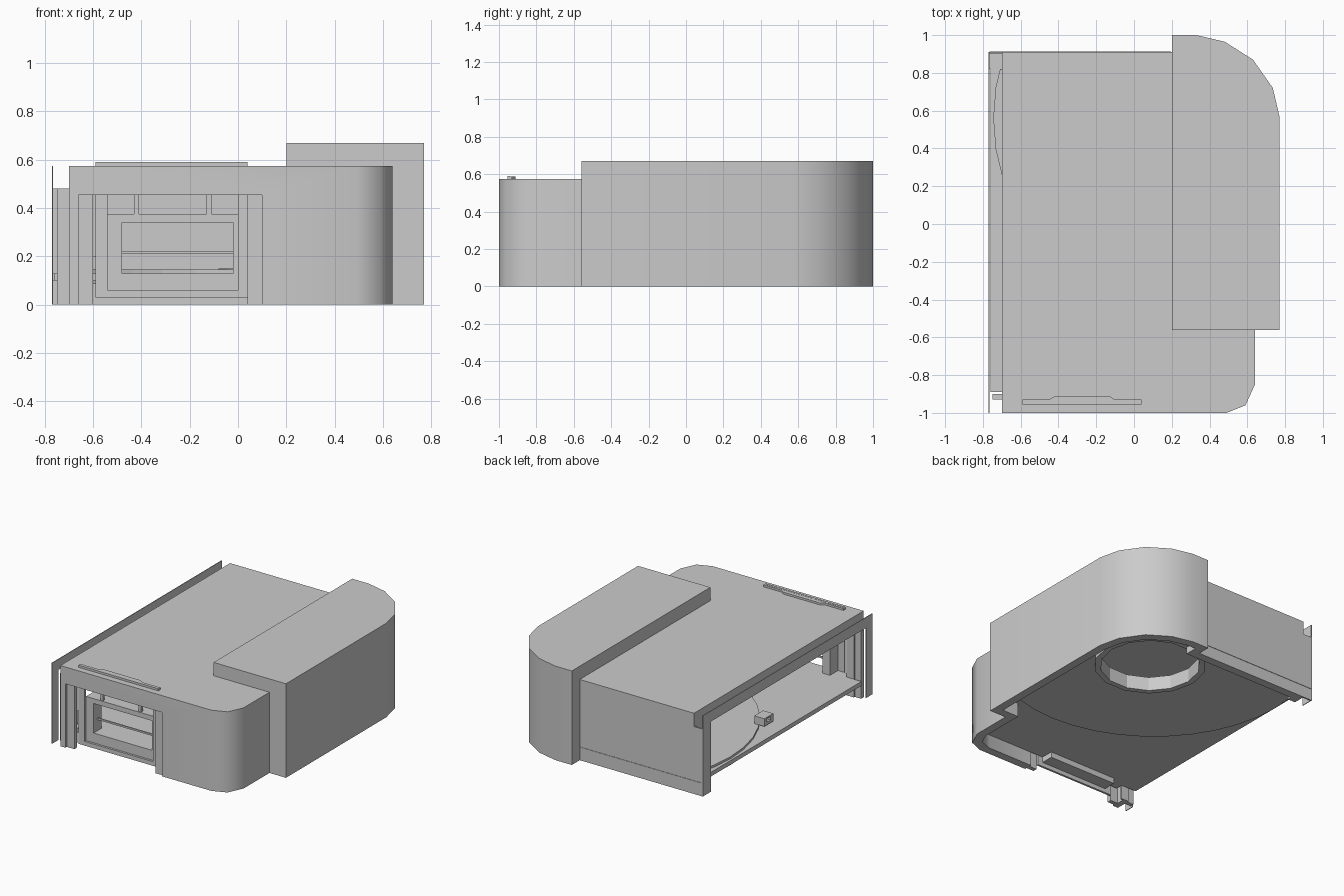
import bpy, bmesh, math

if "Cube" in bpy.data.objects:
    bpy.data.objects.remove(bpy.data.objects["Cube"])


def prism(name, pts, z0, z1):
    """Closed solid from a plan outline."""
    bm = bmesh.new()
    face = bm.faces.new([bm.verts.new((x, y, z0)) for x, y in pts])
    top = bmesh.ops.extrude_face_region(bm, geom=[face])
    bmesh.ops.translate(bm, vec=(0, 0, z1 - z0),
                        verts=[v for v in top['geom'] if isinstance(v, bmesh.types.BMVert)])
    bmesh.ops.recalc_face_normals(bm, faces=bm.faces)
    me = bpy.data.meshes.new(name)
    bm.to_mesh(me)
    bm.free()
    ob = bpy.data.objects.new(name, me)
    bpy.context.collection.objects.link(ob)
    return ob


def box(name, x0, x1, y0, y1, z0, z1):
    return prism(name, [(x0, y0), (x1, y0), (x1, y1), (x0, y1)], z0, z1)


def disc(name, c, r, n, z0, z1):
    return prism(name, [(c[0] + r * math.cos(2 * math.pi * i / n),
                         c[1] + r * math.sin(2 * math.pi * i / n)) for i in range(n)], z0, z1)


def combine(ob, op, other):
    """Apply a boolean and remove the helper."""
    other.hide_render = True
    m = ob.modifiers.new("bool", 'BOOLEAN')
    m.operation, m.object, m.solver = op, other, 'EXACT'
    bpy.context.view_layer.objects.active = ob
    bpy.ops.object.modifier_apply(modifier=m.name)
    bpy.data.objects.remove(other, do_unlink=True)
    return ob


def frame(name, outer, hole):
    """Thin panel (box bounds) with a box hole cut through."""
    return combine(box(name, *outer), 'DIFFERENCE', box("cutter", *hole))


# Plan outlines
main = [(-.70, -1), (.49, -1), (.59, -.96), (.64, -.85), (.64, .40), (.40, .91), (-.70, .91)]
tower = [(.20, -.56), (.77, -.56), (.77, .57), (.735, .72), (.63, .87), (.48, .965), (.33, 1), (.20, 1)]
main_in = [(-.64, -.94), (.46, -.94), (.545, -.91), (.58, -.83), (.58, .40), (.38, .85), (-.64, .85)]
tower_in = [(.26, -.50), (.71, -.50), (.71, .55), (.68, .69), (.59, .82), (.46, .905), (.33, .94), (.26, .94)]

# Hollow body open at the bottom, with front and left openings
shell = prism("outer_shell", main, 0, .575)
combine(shell, 'UNION', prism("tower", tower, 0, .67))
combine(shell, 'DIFFERENCE', prism("cavity", main_in, -.1, .53))
combine(shell, 'DIFFERENCE', prism("cavity", tower_in, -.1, .62))
combine(shell, 'DIFFERENCE', box("cutter", -.66, .10, -1.1, -.9, -.1, .455))
combine(shell, 'DIFFERENCE', box("cutter", -.8, -.6, -.89, .82, -.1, .48))

# Floor reaching out of the left opening
hub = (.29, .51)
floor = prism("floor", main_in, .10, .13)
combine(floor, 'UNION', prism("floor_b", tower_in, .10, .13))
combine(floor, 'UNION', box("floor_c", -.76, -.60, -.89, .82, .10, .13))
combine(floor, 'DIFFERENCE', disc("cutter", hub, .35, 14, -.1, .4))

# Large round platform clipped to the interior, with a round hole
region = prism("region", main_in, 0, .5)
combine(region, 'UNION', prism("region_b", tower_in, 0, .5))
combine(region, 'UNION', box("region_c", -.76, -.60, -.89, .82, 0, .5))
platform = disc("round_platform", (.30, .56), 1.045, 40, .085, .145)
combine(platform, 'INTERSECT', region)
combine(platform, 'DIFFERENCE', disc("cutter", hub, .34, 14, -.1, .4))

# Faceted collar round the hole
collar = disc("hole_collar", hub, .37, 14, .05, .15)
combine(collar, 'DIFFERENCE', disc("cutter", hub, .33, 14, -.1, .4))

# Small open block at the platform edge
combine(box("edge_block", -.66, -.58, -.04, .06, .145, .20), 'DIFFERENCE',
        box("cutter", -.68, -.60, -.01, .03, .165, .19))

# Left side frame standing off the wall, with end returns
frame("side_frame", (-.77, -.765, -1, .91, 0, .575), (-.9, -.7, -.93, .82, -.1, .50))
box("side_return_back", -.77, -.70, .90, .91, 0, .48)
box("side_ledge_back", -.765, -.70, .82, .90, .10, .13)
box("side_return_front", -.75, -.70, -.93, -.90, 0, .48)

# Front frames nested in the opening
frame("front_frame", (-.59, .04, -.955, -.94, .03, .59), (-.54, .0, -1.1, -.8, .06, .455))
frame("front_inner_frame", (-.54, .0, -.94, -.85, .06, .375), (-.48, -.02, -1.1, -.7, .10, .34))
for x in (-.43, -.13):
    box("front_post", x, x + .02, -.935, -.915, .375, .56)
for x in (-.66, .04):
    box("front_jamb", x, x + .06, -.985, -.955, 0, .455)
for z in (.11, .21):
    box("front_rail", -.48, -.02, -.90, -.89, z, z + .012)

# Roof clip above the front frame
prism("roof_clip", [(-.59, -.94), (.04, -.94), (.04, -.93), (-.10, -.93), (-.13, -.912),
                    (-.42, -.912), (-.45, -.93), (-.59, -.93)], .56, .589)

# Trim along the back wall
box("back_trim", -.765, .195, .905, .913, .085, .095)

# Smooth the rounded corners only
bpy.ops.object.select_all(action='DESELECT')
shell.select_set(True)
bpy.context.view_layer.objects.active = shell
bpy.ops.object.shade_smooth_by_angle(angle=math.radians(50))
